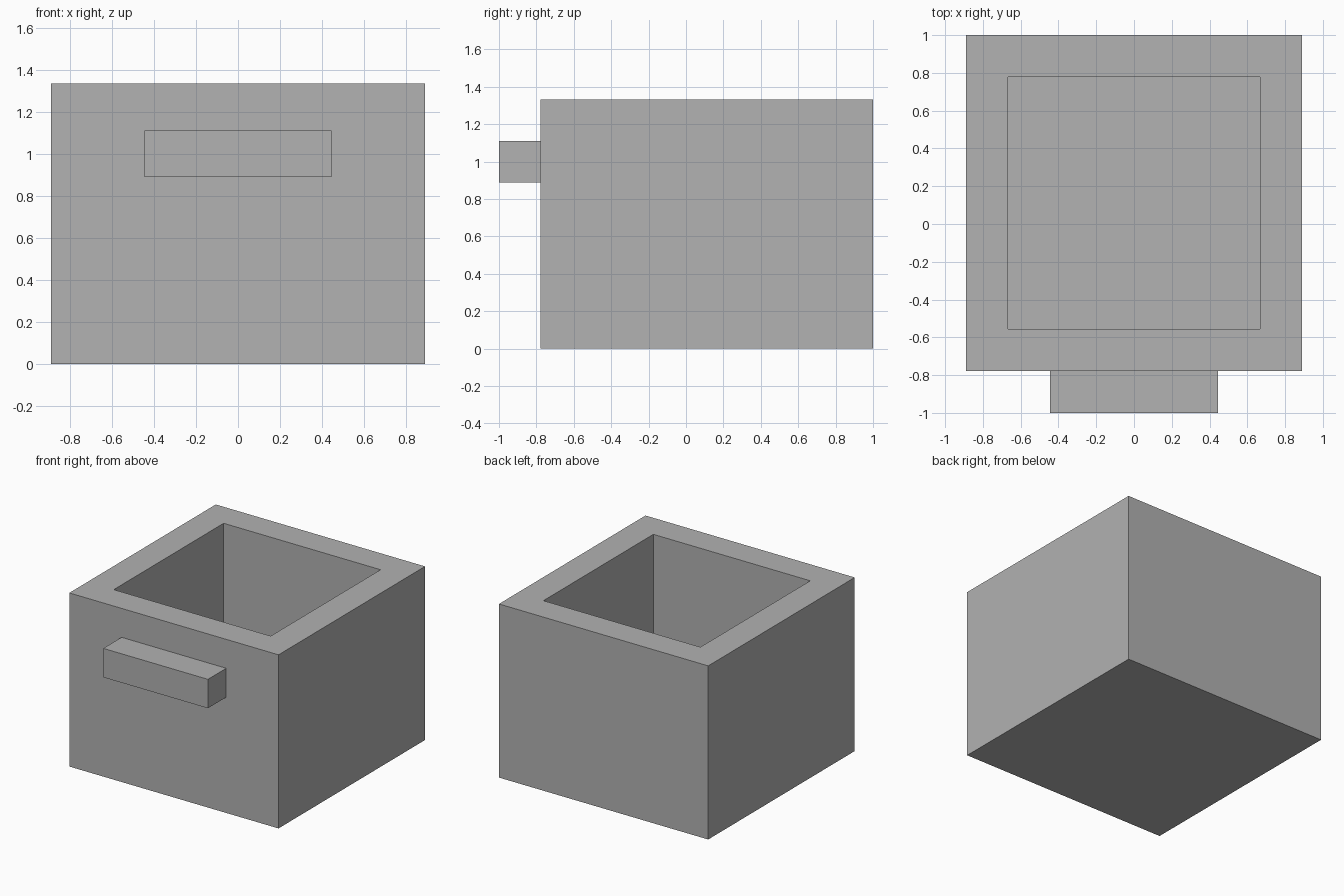
import bpy
import bmesh
from mathutils import Matrix, Vector

cube = bpy.data.objects.get("Cube")
if cube:
    bpy.data.objects.remove(cube, do_unlink=True)

U = 2 / 9  # wall thickness, the module of every size

grey = bpy.data.materials.new("plain grey")
grey.use_nodes = True
colour = (0.445, 0.445, 0.445, 1)
grey.diffuse_color = colour
grey.node_tree.nodes["Principled BSDF"].inputs["Base Color"].default_value = colour


def block(bm, size, centre):
    """Add a box, with size and centre given in modules."""
    matrix = Matrix.Translation(Vector(centre) * U) @ Matrix.Diagonal((*(Vector(size) * U), 1))
    bmesh.ops.create_cube(bm, size=1, matrix=matrix)


def finish(bm, name):
    mesh = bpy.data.meshes.new(name)
    bm.to_mesh(mesh)
    bm.free()
    mesh.materials.append(grey)
    obj = bpy.data.objects.new(name, mesh)
    bpy.context.collection.objects.link(obj)
    return obj


# Open box: inset the top face for the rim, then sink it to the floor
bm = bmesh.new()
block(bm, (8, 8, 6), (0, 0.5, 3))
bm.normal_update()
top = max(bm.faces, key=lambda f: f.calc_center_median().z)
bmesh.ops.inset_region(bm, faces=[top], thickness=U, use_even_offset=True)
well = bmesh.ops.extrude_face_region(bm, geom=[top])["geom"]
bmesh.ops.translate(bm, vec=(0, 0, -5 * U),
                    verts=[v for v in well if isinstance(v, bmesh.types.BMVert)])
if top.is_valid:
    bmesh.ops.delete(bm, geom=[top], context="FACES_ONLY")
bmesh.ops.recalc_face_normals(bm, faces=bm.faces)
finish(bm, "drawer_box")

# Bar handle on the front
bm = bmesh.new()
block(bm, (4, 1, 1), (0, -4, 4.5))
finish(bm, "handle")
